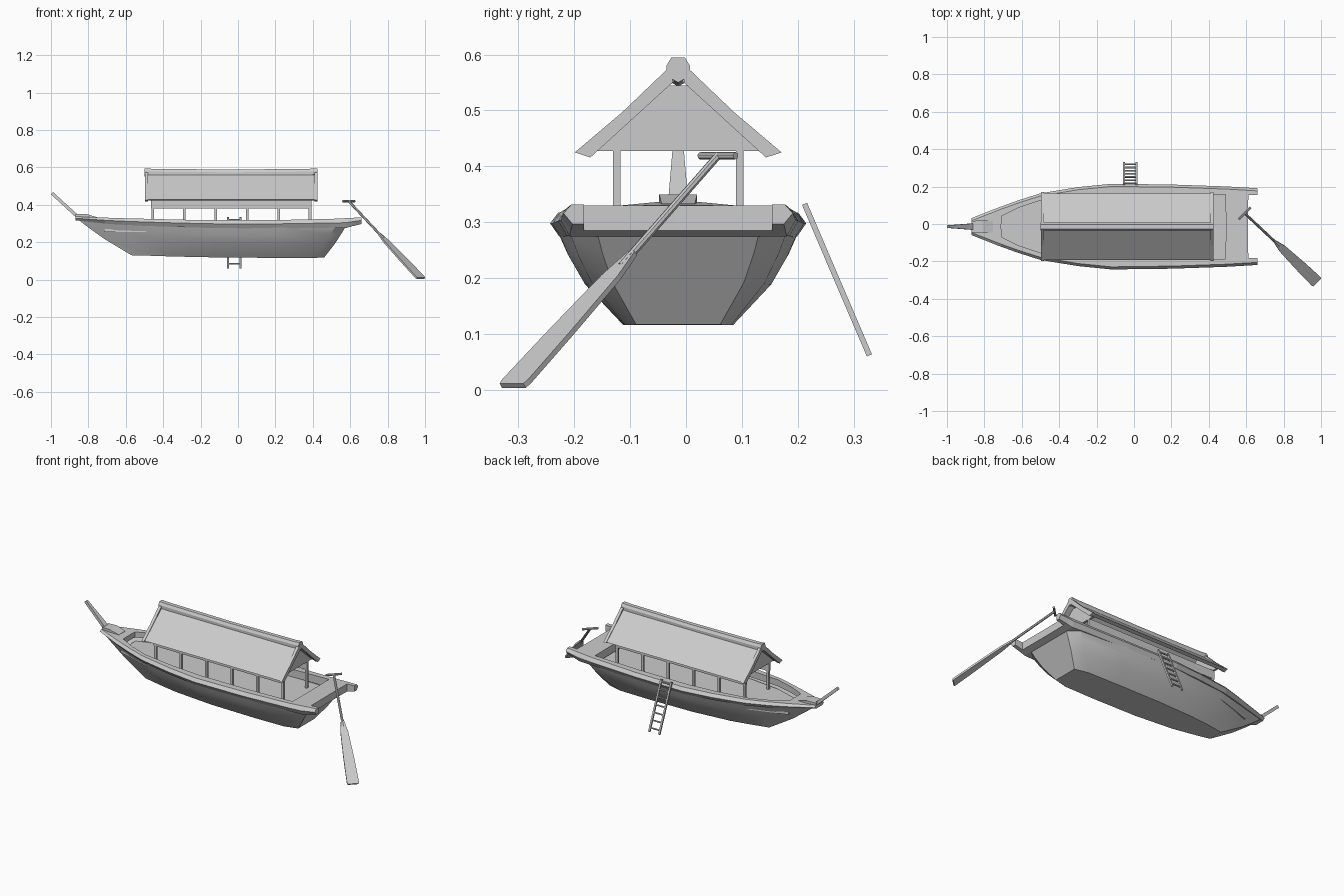
import bpy, bmesh, math
from mathutils import Vector as V

if "Cube" in bpy.data.objects:
    bpy.data.objects.remove(bpy.data.objects["Cube"])

CY = -0.014  # hull centreline in y


def finish(name, bm, smooth=0):
    bmesh.ops.remove_doubles(bm, verts=bm.verts, dist=1e-5)
    bmesh.ops.recalc_face_normals(bm, faces=bm.faces)
    me = bpy.data.meshes.new(name)
    bm.to_mesh(me)
    bm.free()
    ob = bpy.data.objects.new(name, me)
    bpy.context.collection.objects.link(ob)
    if smooth:
        bpy.ops.object.select_all(action='DESELECT')
        ob.select_set(True)
        bpy.context.view_layer.objects.active = ob
        bpy.ops.object.shade_smooth_by_angle(angle=math.radians(smooth))
    return ob


def loft_into(bm, rings, closed=True, caps=True):
    vr = [[bm.verts.new(p) for p in r] for r in rings]
    n = len(rings[0])
    for a, b in zip(vr, vr[1:]):
        for i in range(n if closed else n - 1):
            j = (i + 1) % n
            bm.faces.new((a[i], a[j], b[j], b[i]))
    if caps:
        bm.faces.new(vr[0])
        bm.faces.new(vr[-1])


def loft(name, rings, smooth=0, **kw):
    bm = bmesh.new()
    loft_into(bm, rings, **kw)
    return finish(name, bm, smooth)


def box(name, x0, x1, y0, y1, z0, z1):
    return loft(name, [[(x, y0, z0), (x, y1, z0), (x, y1, z1), (x, y0, z1)] for x in (x0, x1)])


def extrude_x(name, yz, x0, x1):
    return loft(name, [[(x, CY + y, z) for y, z in yz] for x in (x0, x1)])


def rod(name, a, b, r, n=8):
    a, b = V(a), V(b)
    d = (b - a).normalized()
    u = d.orthogonal().normalized()
    w = d.cross(u)
    ang = [2 * math.pi * i / n for i in range(n)]
    return loft(name, [[p + r * (math.cos(t) * u + math.sin(t) * w) for t in ang] for p in (a, b)], 40)


# Hull: keel x, top x, keel half width, top half width, keel z, top z
stations = [(-.57, -.86, .045, .035, .13, .325), (-.46, -.68, .065, .105, .127, .31),
            (-.34, -.48, .082, .165, .123, .295), (-.1, -.12, .096, .214, .118, .28),
            (.18, .22, .098, .212, .116, .278), (.38, .52, .095, .193, .116, .28),
            (.46, .575, .075, .145, .117, .282)]
profile = [(0, 0), (.6, .45), (.86, .77), (1, 1)]
rings = []
for xb, xt, hb, ht, zb, zt in stations:
    half = [(xb + (xt - xb) * (.35 * u + .65 * v), hb + (ht - hb) * u, zb + (zt - zb) * v)
            for u, v in profile]
    rings.append([(x, CY - y, z) for x, y, z in reversed(half)] + [(x, CY + y, z) for x, y, z in half])
loft("hull", rings, 28, closed=False)

# Gunwale and decks: x, outer half width, inner half width, top z, band height
rail = [(-.87, .045, 0, .337, .02), (-.71, .108, 0, .331, .032), (-.709, .108, .055, .331, .032),
        (-.62, .14, .1, .328, .035), (-.5, .178, .14, .325, .038), (-.3, .211, .163, .32, .04),
        (-.12, .229, .173, .317, .042), (.2, .225, .173, .318, .045), (.49, .215, .172, .324, .048),
        (.491, .215, 0, .324, .048), (.575, .21, 0, .328, .053), (.61, .208, 0, .33, .045),
        (.611, .208, .168, .33, .045), (.66, .205, .168, .332, .035)]
bm = bmesh.new()
for s in (1, -1):
    rr = [[(x, CY + s * max(w - .016, .01), z - h), (x, CY + s * w, z - h * .45),
           (x, CY + s * (w - .014), z), (x, CY + s * wi, z), (x, CY + s * wi, z - h)]
          for x, w, wi, z, h in rail]
    loft_into(bm, rr)
finish("gunwale_and_deck", bm)

# Floor inside the cockpit
loft("floor", [[(x, CY + s * y, z) for s, z in ((1, .255), (-1, .255), (-1, .27), (1, .27))]
               for x, y in ((-.715, .07), (-.5, .14), (-.12, .185), (.5, .178))])

# Bow block and raised prow
loft("bow_block", [[(x, CY - w, z0), (x, CY + w, z0), (x, CY + w, z1), (x, CY - w, z1)]
                   for x, w, z0, z1 in ((-.868, .03, .318, .35), (-.81, .034, .318, .35),
                                        (-.755, .03, .318, .334))])
loft("prow", [[(x - .006, CY - w, z - .006), (x - .006, CY + w, z - .006),
               (x + .006, CY + w, z + .006), (x + .006, CY - w, z + .006)]
              for x, w, z in ((-.81, .022, .332), (-.865, .017, .343), (-.994, .007, .461))])

# Cabin posts and long beams
for s in (1, -1):
    y = CY + s * .11
    for i in range(6):
        x = -.455 + i * .168
        box("cabin_post", x - .007, x + .007, y - .0065, y + .0065, .265, .39)
    box("cabin_beam", -.465, .393, y - .0065, y + .0065, .38, .43)

# Gable ends
for x in (-.465, .38):
    extrude_x("gable", [(-.148, .428), (.148, .428), (.13, .445), (.018, .545), (-.018, .545), (-.13, .445)],
              x, x + .013)

# Roof slopes, end trims and ridge
for s in (1, -1):
    slab = [(s * .178, .427), (s * .004, .573), (s * .004, .555), (s * .155, .422)]
    extrude_x("roof_slope", slab, -.485, .415)
    trim = [(s * .185, .425), (s * .1, .497), (s * .01, .583), (s * .01, .55), (s * .157, .416)]
    for x in (-.498, .409):
        extrude_x("roof_trim", trim, x, x + .017)
ridge = [(-.021, .562), (-.021, .58), (-.012, .595), (.012, .595), (.021, .58), (.021, .562), (0, .55)]
loft("roof_ridge", [[(x, CY + y, z + d) for y, z in ridge]
                    for x, d in ((-.5, 0), (-.46, -.003), (-.04, -.007), (.38, -.003), (.424, 0))])

# Ladder on the back side
top, foot = V((0, .212, .333)), V((0, .328, .062))
for x in (-.053, .013):
    d = V((x, 0, 0))
    n = V((0, .0045, .002))
    loft("ladder_rail", [[p + d + V((-.005, 0, 0)) - n, p + d + V((.005, 0, 0)) - n,
                          p + d + V((.005, 0, 0)) + n, p + d + V((-.005, 0, 0)) + n] for p in (top, foot)])
for i in range(7):
    p = top.lerp(foot, .05 + .145 * i)
    rod("ladder_rung", p + V((-.053, 0, 0)), p + V((.013, 0, 0)), .0045, 6)

# Steering oar: cross handle, shaft and flat blade
grip, neck, tip = V((.592, .057, .419)), V((.755, -.095, .245)), V((.977, -.31, .008))
side = V((1, 1, 0)).normalized()
rod("oar_handle", grip - side * .045, grip + side * .045, .0065)
rod("oar_shaft", grip, neck.lerp(tip, .1), .007)
thick = (tip - neck).cross(side).normalized() * .005
loft("oar_blade", [[neck.lerp(tip, t) + a * side * w + b * thick
                    for a, b in ((-1, -1), (1, -1), (1, 1), (-1, 1))]
                   for t, w in ((0, .008), (.18, .021), (.6, .029), (.97, .033), (1, .03))])
